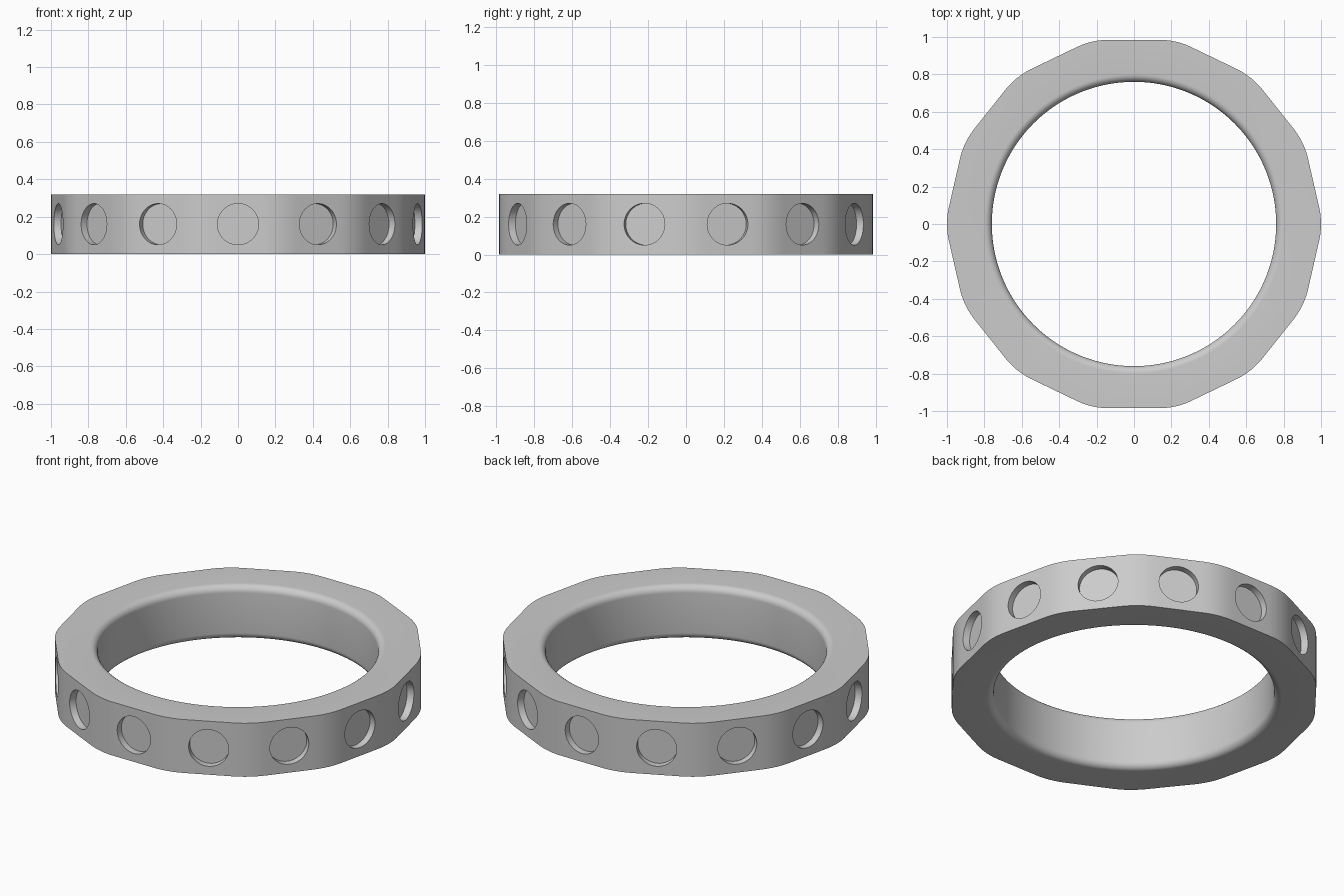
import bpy, bmesh, math
from mathutils import Matrix, Vector

cube = bpy.data.objects.get("Cube")
if cube:
    bpy.data.objects.remove(cube, do_unlink=True)

SIDES = 14
HEIGHT = 0.32
APOTHEM = 0.985
CORNER = 1.0        # radius at the rounded corners
BORE = 0.76
FILLET = 0.04
HOLE = 0.11
DEPTH = 0.04
STEPS = 16          # samples per side
HALF = math.pi / SIDES

# Corner arcs tangent to neighbouring flats
arc = (APOTHEM / math.cos(HALF) - CORNER) / (1 / math.cos(HALF) - 1)
arc_centre = CORNER - arc
flat_half = (APOTHEM - arc) * math.tan(HALF)


def outer_radius(offset):
    """Distance to the outline at an angle from the middle of a flat."""
    offset = abs(offset)
    if APOTHEM * math.tan(offset) <= flat_half:
        return APOTHEM / math.cos(offset)
    turn = HALF - offset
    return arc_centre * math.cos(turn) + math.sqrt(arc ** 2 - (arc_centre * math.sin(turn)) ** 2)


def make_object(name, bm):
    bmesh.ops.recalc_face_normals(bm, faces=bm.faces)
    mesh = bpy.data.meshes.new(name)
    bm.to_mesh(mesh)
    bm.free()
    obj = bpy.data.objects.new(name, mesh)
    bpy.context.collection.objects.link(obj)
    return obj


# Cross-section: bore wall with a rounded edge at both ends
lower = []
for i in range(9):
    t = i / 8 * math.pi / 2
    lower.append((BORE + FILLET * (1 - math.sin(t)), FILLET * (1 - math.cos(t))))
section = lower + [(r, HEIGHT - z) for r, z in reversed(lower)]

# Ring body
bm = bmesh.new()
columns = []
for i in range(SIDES * STEPS):
    offset = (i % STEPS / STEPS - 0.5) * 2 * HALF
    angle = -math.pi / 2 + 2 * HALF * (i // STEPS) + offset
    outer = outer_radius(offset)
    loop = [(outer, 0)] + section + [(outer, HEIGHT)]
    columns.append([bm.verts.new((r * math.cos(angle), r * math.sin(angle), z)) for r, z in loop])
for i, a in enumerate(columns):
    b = columns[(i + 1) % len(columns)]
    for j in range(len(a)):
        k = (j + 1) % len(a)
        bm.faces.new((a[j], b[j], b[k], a[k]))
ring = make_object("ring_body", bm)

# Shallow round recess in the middle of every flat
bm = bmesh.new()
length = 0.2
for i in range(SIDES):
    angle = -math.pi / 2 + 2 * HALF * i
    out = Vector((math.cos(angle), math.sin(angle), 0))
    place = Matrix.Translation(out * (APOTHEM - DEPTH + length / 2) + Vector((0, 0, HEIGHT / 2)))
    spin = out.to_track_quat('Z', 'Y').to_matrix().to_4x4()
    bmesh.ops.create_cone(bm, cap_ends=True, segments=48, radius1=HOLE, radius2=HOLE,
                          depth=length, matrix=place @ spin)
cutter = make_object("recess_cutter", bm)
cutter.hide_render = True

cut = ring.modifiers.new("recesses", 'BOOLEAN')
cut.operation = 'DIFFERENCE'
cut.solver = 'EXACT'
cut.object = cutter
bpy.ops.object.select_all(action='DESELECT')
ring.select_set(True)
bpy.context.view_layer.objects.active = ring
bpy.ops.object.modifier_apply(modifier=cut.name)
bpy.data.objects.remove(cutter, do_unlink=True)
bpy.ops.object.shade_smooth_by_angle(angle=math.radians(30))

# Plain grey
grey = bpy.data.materials.new("light_grey")
colour = (0.6, 0.6, 0.6, 1)
grey.use_nodes = True
grey.diffuse_color = colour
grey.node_tree.nodes["Principled BSDF"].inputs["Base Color"].default_value = colour
ring.data.materials.clear()
ring.data.materials.append(grey)
